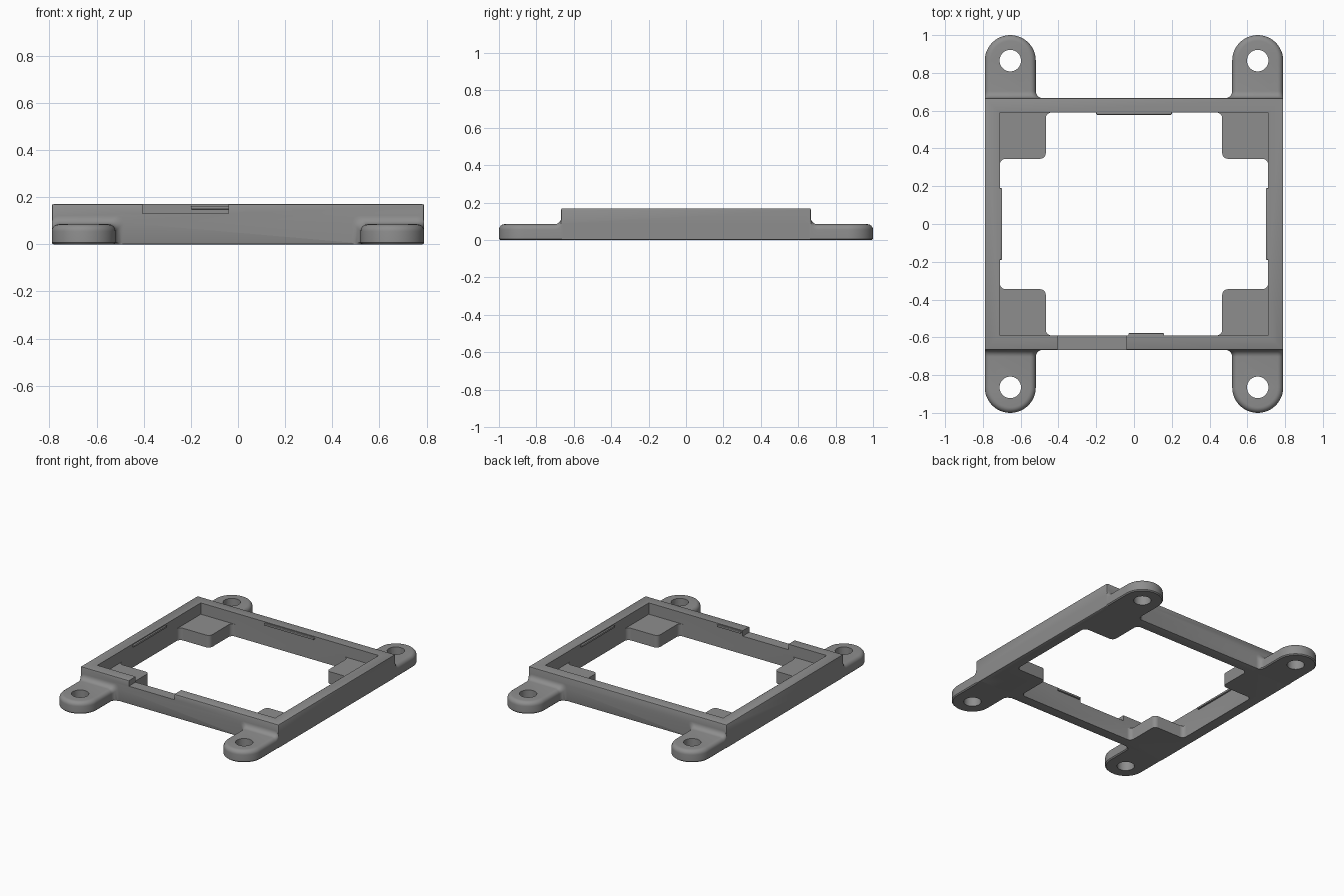
import bpy, bmesh, math
from mathutils import Vector

if "Cube" in bpy.data.objects:
    bpy.data.objects.remove(bpy.data.objects["Cube"])

grey = bpy.data.materials.new("mid grey")
grey.diffuse_color = (0.27, 0.27, 0.27, 1)
grey.use_nodes = True
grey.node_tree.nodes["Principled BSDF"].inputs["Base Color"].default_value = grey.diffuse_color
H, TAB_H = 0.17, 0.085            # rim height, tab height
OX, OY, IX, IY = 0.79, 0.667, 0.71, 0.59


def to_object(name, bm):
    bmesh.ops.recalc_face_normals(bm, faces=bm.faces)
    mesh = bpy.data.meshes.new(name)
    bm.to_mesh(mesh)
    bm.free()
    mesh.materials.append(grey)
    obj = bpy.data.objects.new(name, mesh)
    bpy.context.collection.objects.link(obj)
    return obj


def prism(name, points, z0, z1, bevel=0.0):
    bm = bmesh.new()
    face = bm.faces.new([bm.verts.new((x, y, z0)) for x, y in points])
    top = bmesh.ops.extrude_face_region(bm, geom=[face])["geom"]
    for v in top:
        if isinstance(v, bmesh.types.BMVert):
            v.co.z = z1
    if bevel:
        bmesh.ops.bevel(bm, geom=bm.edges[:], offset=bevel, segments=2,
                        profile=0.5, affect='EDGES')
    return to_object(name, bm)


def rect(x0, x1, y0, y1):
    return [(x0, y0), (x1, y0), (x1, y1), (x0, y1)]


def rounded(points, r, n=5):
    """Round every right-angled corner of a closed outline."""
    out = []
    for i, p in enumerate(points):
        p = Vector(p)
        a = (Vector(points[i - 1]) - p).normalized() * r
        b = (Vector(points[(i + 1) % len(points)]) - p).normalized() * r
        for k in range(n + 1):
            t = k / n * math.pi / 2
            out.append(tuple(p + a * (1 - math.sin(t)) + b * (1 - math.cos(t))))
    return out


def combine(target, other, operation):
    mod = target.modifiers.new("combine", 'BOOLEAN')
    mod.operation, mod.solver, mod.object = operation, 'EXACT', other
    bpy.context.view_layer.objects.active = target
    bpy.ops.object.modifier_apply(modifier=mod.name)
    bpy.data.objects.remove(other)


def tab(sx, sy):
    """Round-ended ear with a soft top edge, flaring into the wall."""
    cx, cy, w, edge, fil = 0.655, 0.865, 0.135, 0.03, 0.036
    # stations: (x, y, normal x, normal y, flare)
    inner, outer = [(cx - w - fil, 0.62, -1, 0, fil)], [(cx + w, 0.62, 1, 0, fil)]
    for k in range(7):
        t = k / 6 * math.pi / 2
        f = fil * (1 - math.sin(t))
        y = OY + fil * (1 - math.cos(t))
        inner.append((cx - w - f, y, -1, 0, f))
        outer.append((cx + w, y, 1, 0, f))
    for k in range(13):
        t = k / 12 * math.pi / 2
        c, s = math.cos(t), math.sin(t)
        inner.append((cx - w * c, cy + w * s, -c, s, 0))
        outer.append((cx + w * c, cy + w * s, c, s, 0))
    path = inner + outer[-2::-1]
    levels = [(0.007, 0), (0, 0.007)]
    for k in range(7):
        t = k / 6 * math.pi / 2
        levels.append((edge * (1 - math.cos(t)), TAB_H - edge * (1 - math.sin(t))))
    bm = bmesh.new()
    rings = []
    for i, (inset, z) in enumerate(levels):
        rings.append([bm.verts.new((sx * (x - nx * inset), sy * (y - ny * inset),
                                    z + (f if i > 1 else 0)))
                      for x, y, nx, ny, f in path])
    n = len(path)
    for a, b in zip(rings, rings[1:]):
        for i in range(n - 1):
            bm.faces.new((a[i], a[i + 1], b[i + 1], b[i]))
    for ring in (rings[0], rings[-1]):
        for i in range(n // 2):
            quad = [ring[i], ring[i + 1], ring[n - 2 - i], ring[n - 1 - i]]
            bm.faces.new(list(dict.fromkeys(quad)))
    bm.faces.new([r[0] for r in rings] + [r[-1] for r in reversed(rings)])
    return to_object("mounting_tab", bm)


# Outer block with its four ears
frame = prism("mounting_frame", rect(-OX, OX, -OY, OY), 0, H, 0.007)
for sx in (-1, 1):
    for sy in (-1, 1):
        combine(frame, tab(sx, sy), 'UNION')

# Screw holes
for sx in (-1, 1):
    for sy in (-1, 1):
        circle = [(sx * 0.655 + 0.057 * math.cos(k * math.pi / 20),
                   sy * 0.865 + 0.057 * math.sin(k * math.pi / 20)) for k in range(40)]
        combine(frame, prism("hole_cutter", circle, -0.1, 0.3), 'DIFFERENCE')

# Upper pocket, then the opening that leaves a shelf in each corner
combine(frame, prism("pocket_cutter", rect(-IX, IX, -IY, IY), 0.088, 0.3), 'DIFFERENCE')
SX, SY = 0.467, 0.345
quarter = [(IX, SY), (SX, SY), (SX, IY)]
cross = (quarter + [(-x, y) for x, y in reversed(quarter)]
         + [(-x, -y) for x, y in quarter] + [(x, -y) for x, y in reversed(quarter)])
combine(frame, prism("opening_cutter", rounded(cross, 0.03), -0.1, 0.3), 'DIFFERENCE')

# Cable notch in the front wall
combine(frame, prism("notch_cutter", rect(-0.405, -0.04, -0.8, -0.5), 0.13, 0.3), 'DIFFERENCE')

# Thin snap ridges on the inner walls
D = 0.012
for area in (rect(-IX - 0.02, -IX + D, -0.19, 0.19), rect(IX - D, IX + 0.02, -0.19, 0.19),
             rect(-0.2, 0.2, IY - D, IY + 0.02), rect(-0.03, 0.16, -IY - 0.02, -IY + D)):
    combine(frame, prism("snap_ridge", area, 0.148, 0.163, 0.004), 'UNION')

frame.select_set(True)
bpy.context.view_layer.objects.active = frame
bpy.ops.object.shade_smooth_by_angle(angle=math.radians(30))
